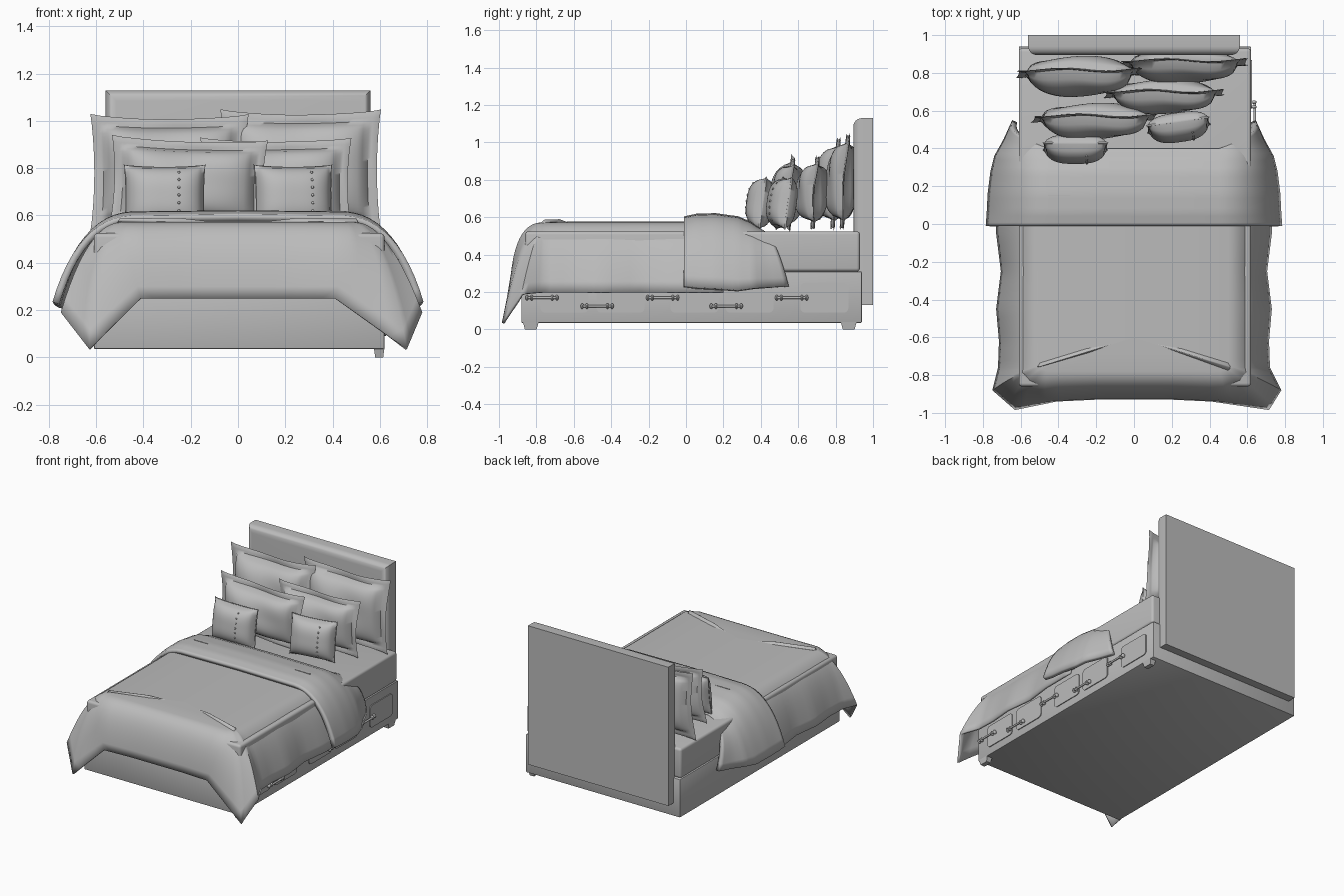
import bpy, bmesh, math
from mathutils import Vector, Matrix

if "Cube" in bpy.data.objects:
    bpy.data.objects.remove(bpy.data.objects["Cube"])

GREY = (0.5, 0.5, 0.5, 1)
grey = bpy.data.materials.new("soft grey")
grey.use_nodes = True
grey.diffuse_color = GREY
grey.node_tree.nodes["Principled BSDF"].inputs["Base Color"].default_value = GREY


def finish(name, bm, angle=35):
    mesh = bpy.data.meshes.new(name)
    bm.to_mesh(mesh)
    bm.free()
    mesh.materials.append(grey)
    obj = bpy.data.objects.new(name, mesh)
    bpy.context.collection.objects.link(obj)
    bpy.ops.object.select_all(action="DESELECT")
    obj.select_set(True)
    bpy.context.view_layer.objects.active = obj
    bpy.ops.object.shade_smooth_by_angle(angle=math.radians(angle))
    return obj


def box(name, lo, hi, bevel=0, rule=lambda e: True, segments=4, taper=1):
    lo, hi = Vector(lo), Vector(hi)
    bm = bmesh.new()
    bmesh.ops.create_cube(bm, size=1)
    for v in bm.verts:
        if v.co.z < 0:
            v.co.x *= taper
            v.co.y *= taper
        v.co = (lo + hi) / 2 + v.co * (hi - lo)
    if bevel:
        edges = [e for e in bm.edges if rule(e)]
        bmesh.ops.bevel(bm, geom=edges, offset=bevel, segments=segments, profile=0.5, affect="EDGES")
    return finish(name, bm)


# Frame, mattress, headboard and feet
box("bed_base", (-0.61, -0.88, 0.035), (0.62, 0.94, 0.31), 0.006, segments=2)
box("mattress", (-0.61, -0.86, 0.31), (0.62, 0.93, 0.525), 0.018)
box("headboard", (-0.56, 0.895, 0.13), (0.56, 1.0, 1.13), 0.045,
    lambda e: all(v.co.y < 0.95 for v in e.verts), 6)
for name, y in (("front_foot", -0.83), ("back_foot", 0.87)):
    box(name, (0.575, y - 0.042, 0), (0.62, y + 0.042, 0.04), taper=0.75)

# Drawer fronts along one side
for i, y in enumerate((-0.65, -0.35, 0.045, 0.34, 0.74)):
    box(f"drawer_front_{i + 1}", (0.615, y - 0.128, 0.09), (0.626, y + 0.128, 0.25), 0.025,
        lambda e: abs(e.verts[0].co.x - e.verts[1].co.x) > 0.005)


def handle(name, y, z):
    bm = bmesh.new()
    turn = Matrix.Rotation(math.pi / 2, 4, "X")
    bmesh.ops.create_cone(bm, cap_ends=True, segments=12, radius1=0.007, radius2=0.007, depth=0.15,
                          matrix=Matrix.Translation((0.64, y, z)) @ turn)
    for s in (-1, 1):
        for off in (0.055, 0.08):
            m = Matrix.Translation((0.635, y + s * off, z)) @ Matrix.Diagonal((1.0, 0.6, 1.0, 1))
            bmesh.ops.create_uvsphere(bm, u_segments=12, v_segments=8, radius=0.015, matrix=m)
    finish(name, bm)


for i, y in enumerate((-0.77, -0.475, -0.125, 0.215, 0.565)):
    handle(f"drawer_handle_{i + 1}", y, 0.125 if i % 2 else 0.17)


# Draped cloth: each station has a shoulder, a bulge and a hem point
def drape(name, sides, spine_front, thickness, steps=12, sub=4):
    bm = bmesh.new()
    for stations in sides:
        rows = []
        fine = []
        for a, b in zip(stations, stations[1:]):
            fine += [[p.lerp(q, k / sub) for p, q in zip(a, b)] for k in range(sub)]
        fine.append(stations[-1])
        for p0, p1, p2 in fine:
            spine = Vector((0, max(p0.y, spine_front), p0.z + 0.005))
            pts = [spine, spine.lerp(p0, 0.5)]
            for k in range(steps + 1):
                t = k / steps
                pts.append(p0 * (1 - t) ** 2 + p1 * 2 * t * (1 - t) + p2 * t * t)
            rows.append([bm.verts.new(p) for p in pts])
        for r, q in zip(rows, rows[1:]):
            for k in range(len(r) - 1):
                bm.faces.new((r[k], r[k + 1], q[k + 1], q[k]))
    bmesh.ops.remove_doubles(bm, verts=bm.verts, dist=0.0005)
    bmesh.ops.recalc_face_normals(bm, faces=bm.faces)
    if sum(f.normal.z * f.calc_area() for f in bm.faces) < 0:
        bmesh.ops.reverse_faces(bm, faces=bm.faces)
    obj = finish(name, bm, 50)
    mod = obj.modifiers.new("thickness", "SOLIDIFY")
    mod.thickness = thickness
    mod.offset = -1
    return obj


def duvet_side(s, tip, flare):
    top = 0.572

    def station(shoulder, bulge, hem):
        pts = ((*shoulder, top), (*bulge, top - 0.01), hem)
        return [Vector((s * x, y, z)) for x, y, z in pts]

    along = [station((0.5, y), (0.64, y), (x, y, 0.2))
             for y, x in ((0.2, 0.73), (-0.05, 0.73), (-0.25, 0.705), (-0.45, 0.73), (-0.62, 0.715), (-0.76, 0.72))]
    return along + [
        station((0.5, -0.75), (0.64, -0.8), (flare, -0.88, 0.19)),
        station((0.49, -0.77), (0.62, -0.87), (tip, -0.985, 0.035)),
        station((0.45, -0.78), (0.51, -0.92), (0.41, -0.94, 0.25)),
        station((0.2, -0.78), (0.2, -0.91), (0.2, -0.93, 0.25)),
        station((0, -0.78), (0, -0.91), (0, -0.93, 0.25))]


drape("duvet", [duvet_side(-1, 0.63, 0.75), duvet_side(1, 0.715, 0.78)], -0.6, 0.015)


def fold_side(s):
    rows = ((-0.01, -0.01, 0.6, 0.785, 0.235), (0.06, 0.06, 0.615, 0.78, 0.225), (0.16, 0.16, 0.617, 0.775, 0.22),
            (0.28, 0.28, 0.6, 0.76, 0.21), (0.35, 0.36, 0.57, 0.74, 0.22), (0.38, 0.45, 0.548, 0.69, 0.225),
            (0.4, 0.55, 0.535, 0.645, 0.23))
    return [[Vector((s * 0.45, y, top)), Vector((s * 0.68, (y + hem_y) / 2, top - 0.01)), Vector((s * x, hem_y, z))]
            for y, hem_y, top, x, z in rows]


drape("folded_blanket", [fold_side(-1), fold_side(1)], -1, 0.03)

# Stitch marks on the folded blanket
for name, x in (("left_stitch", 0.41), ("right_stitch", -0.395)):
    box(name, (x - 0.06, 0.147, 0.612), (x + 0.06, 0.153, 0.62))


# Pillows: two puffed sheets joined at the rim, with an optional flat flange
def pillow(name, x, y, width, height, depth, flange, lean=4, yaw=0, buttons=None, roll=0):
    w, h = width / 2, height / 2
    inner = 0.8
    bm = bmesh.new()

    def spread(u, half):
        a = abs(u)
        d = a / inner * (half - flange) if a <= inner else half - flange + flange * (a - inner) / (1 - inner)
        return math.copysign(d, u)

    def puff(u, v):
        a, b = min(1, abs(u) / inner), min(1, abs(v) / inner)
        return (max(0, (1 - a ** 3) * (1 - b ** 3))) ** 0.55

    for side, share in ((-1, 0.6), (1, 0.4)):
        new = bmesh.ops.create_grid(bm, x_segments=30, y_segments=30, size=1)["verts"]
        for p in new:
            u, v = p.co.x, p.co.y
            rim = 0.0 if max(abs(u), abs(v)) > 0.999 else 0.004
            wave = 0.008 * math.sin(5 * u + 3 * v) if flange > 0.01 else 0
            p.co = (spread(u, w) * (1 - 0.05 * (1 - v * v) * abs(u)),
                    side * (rim + depth * share * puff(u, v)) + wave,
                    spread(v, h) * (1 - 0.09 * (1 - u * u) * abs(v)))
    bmesh.ops.remove_doubles(bm, verts=bm.verts, dist=0.0005)
    bmesh.ops.recalc_face_normals(bm, faces=bm.faces)
    if buttons is not None:
        for k in range(-3, 4):
            v = k * 0.2
            spot = (buttons, -0.004 - depth * 0.6 * puff(buttons / w * inner, v), spread(v, h) * 0.95)
            bmesh.ops.create_uvsphere(bm, u_segments=8, v_segments=6, radius=0.006, matrix=Matrix.Translation(spot))
    obj = finish(name, bm, 60)
    obj.location = (x, y, 0.53 + h)
    obj.rotation_euler = (math.radians(-lean), math.radians(roll), math.radians(yaw))


pillow("back_right_sham", -0.29, 0.80, 0.67, 0.5, 0.19, 0.045)
pillow("back_left_sham", 0.265, 0.85, 0.68, 0.52, 0.16, 0.045)
pillow("middle_left_sham", 0.16, 0.69, 0.64, 0.4, 0.16, 0.04)
pillow("middle_right_sham", -0.21, 0.56, 0.66, 0.4, 0.17, 0.04, roll=2)
pillow("front_left_cushion", 0.235, 0.525, 0.34, 0.29, 0.14, 0.005, 8, 8, 0.07)
pillow("front_right_cushion", -0.31, 0.41, 0.35, 0.29, 0.14, 0.005, 8, 0, 0.06)
